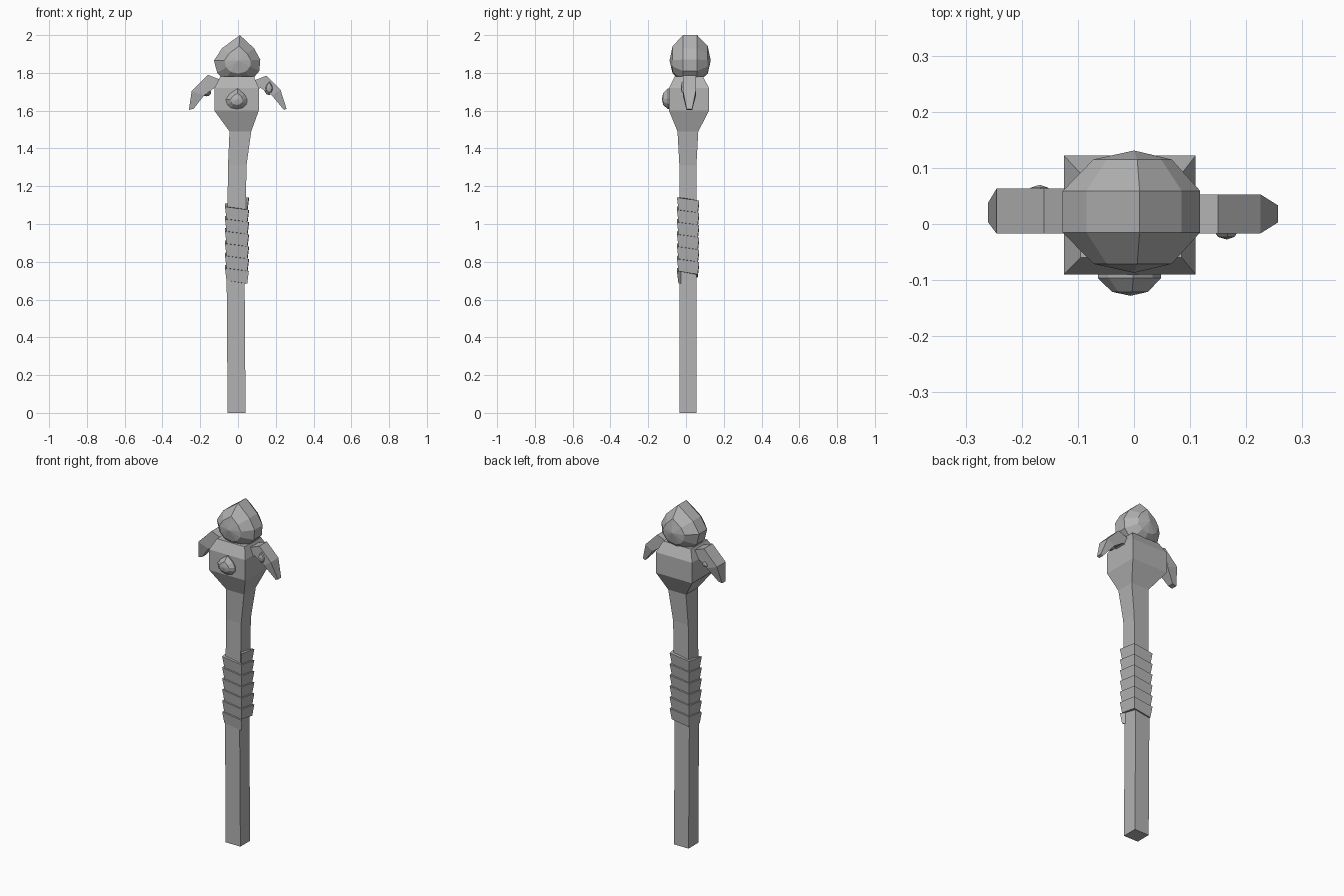
import bpy
import bmesh

cube = bpy.data.objects.get("Cube")
if cube:
    bpy.data.objects.remove(cube, do_unlink=True)

stone = bpy.data.materials.new("grey_stone")
stone.use_nodes = True
GREY = (0.45, 0.45, 0.45, 1)
stone.diffuse_color = GREY
stone.node_tree.nodes["Principled BSDF"].inputs["Base Color"].default_value = GREY


def loft(name, rings, tips=None):
    """Skin equal-length rings; close each end with a face or with a tip point."""
    bm = bmesh.new()
    loops = [[bm.verts.new(p) for p in ring] for ring in rings]
    n = len(loops[0])
    for a, b in zip(loops, loops[1:]):
        for i in range(n):
            j = (i + 1) % n
            bm.faces.new((a[i], a[j], b[j], b[i]))
    for k, end in enumerate((loops[0], loops[-1])):
        if tips:
            tip = bm.verts.new(tips[k])
            for i in range(n):
                bm.faces.new((end[i], end[(i + 1) % n], tip))
        else:
            bm.faces.new(end)
    bmesh.ops.recalc_face_normals(bm, faces=bm.faces)
    mesh = bpy.data.meshes.new(name)
    bm.to_mesh(mesh)
    bm.free()
    mesh.materials.append(stone)
    obj = bpy.data.objects.new(name, mesh)
    bpy.context.collection.objects.link(obj)
    return obj


def rect(x0, x1, y0, y1, z):
    return [(x0, y0, z), (x1, y0, z), (x1, y1, z), (x0, y1, z)]


# Square shaft with a slight bend, swelling into the head
loft("shaft_and_head", [rect(*r) for r in (
    (-.055, .04, -.035, .055, 0),
    (-.06, .035, -.035, .055, .7),
    (-.053, .045, -.035, .055, 1.31),
    (-.045, .07, -.045, .065, 1.49),
    (-.125, .11, -.09, .122, 1.6),
    (-.125, .11, -.09, .122, 1.72),
    (-.095, .085, -.06, .09, 1.78))])

# Cut-stone outline (x, z) shared by the orb and the gems
OUTLINE = [(.01, .135), (-.085, .065), (-.127, 0), (-.11, -.065), (-.07, -.105),
           (0, -.12), (.07, -.105), (.113, -.055), (.118, .005), (.085, .065)]


def cut_stone(name, centre, sx, sy, sz):
    cx, cy, cz = centre
    rings = [[(cx + x * k * sx, cy + y * sy, cz + z * k * sz) for x, z in OUTLINE]
             for y, k in ((-.093, .57), (-.037, 1), (.037, 1), (.093, .57))]
    tips = [(cx, cy + y * sy, cz) for y in (-.109, .109)]
    return loft(name, rings, tips)


cut_stone("top_orb", (0, .022, 1.865), 1, 1, 1)
cut_stone("front_gem", (-.006, -.08, 1.66), .46, .44, .43)
cut_stone("left_horn_gem", (.165, .004, 1.722), .21, .29, .33)
cut_stone("right_horn_gem", (-.168, .035, 1.7), .22, .32, .2)


# Drooping horns: each section is (upper x, upper z, lower x, lower z, y0, y1)
def horn(name, sections):
    loft(name, [[(ux, y0, uz), (ux, y1, uz), (lx, y1, lz), (lx, y0, lz)]
                for ux, uz, lx, lz, y0, y1 in sections])


horn("left_horn", [(.06, 1.75, .06, 1.7, -.017, .053),
                   (.15, 1.785, .12, 1.72, -.017, .053),
                   (.225, 1.71, .18, 1.68, -.017, .053),
                   (.257, 1.61, .243, 1.604, .003, .033)])
horn("right_horn", [(-.07, 1.755, -.07, 1.7, -.017, .063),
                    (-.16, 1.79, -.125, 1.72, -.017, .063),
                    (-.245, 1.705, -.18, 1.68, -.017, .063),
                    (-.26, 1.604, -.235, 1.61, .003, .038)])

# Grip: a strap wound six times down the shaft, each turn flared at its upper edge
PITCH, TURNS = .065, 6
TOP, BOTTOM = .013, .005


def corner(step, grow):
    sx, sy = ((1, -1), (1, 1), (-1, 1), (-1, -1))[step % 4]
    return -.006 + sx * (.05 + grow), .011 + sy * (.046 + grow)


strap = []
for step in range(TURNS * 4 + 1):
    z = 1.14 - PITCH * step / 4
    strap.append([(*corner(step, grow), z - drop) for grow, drop in (
        (-.008, 0), (TOP, 0), (BOTTOM, PITCH), (-.008, PITCH))])
loft("grip_wrap", strap)
